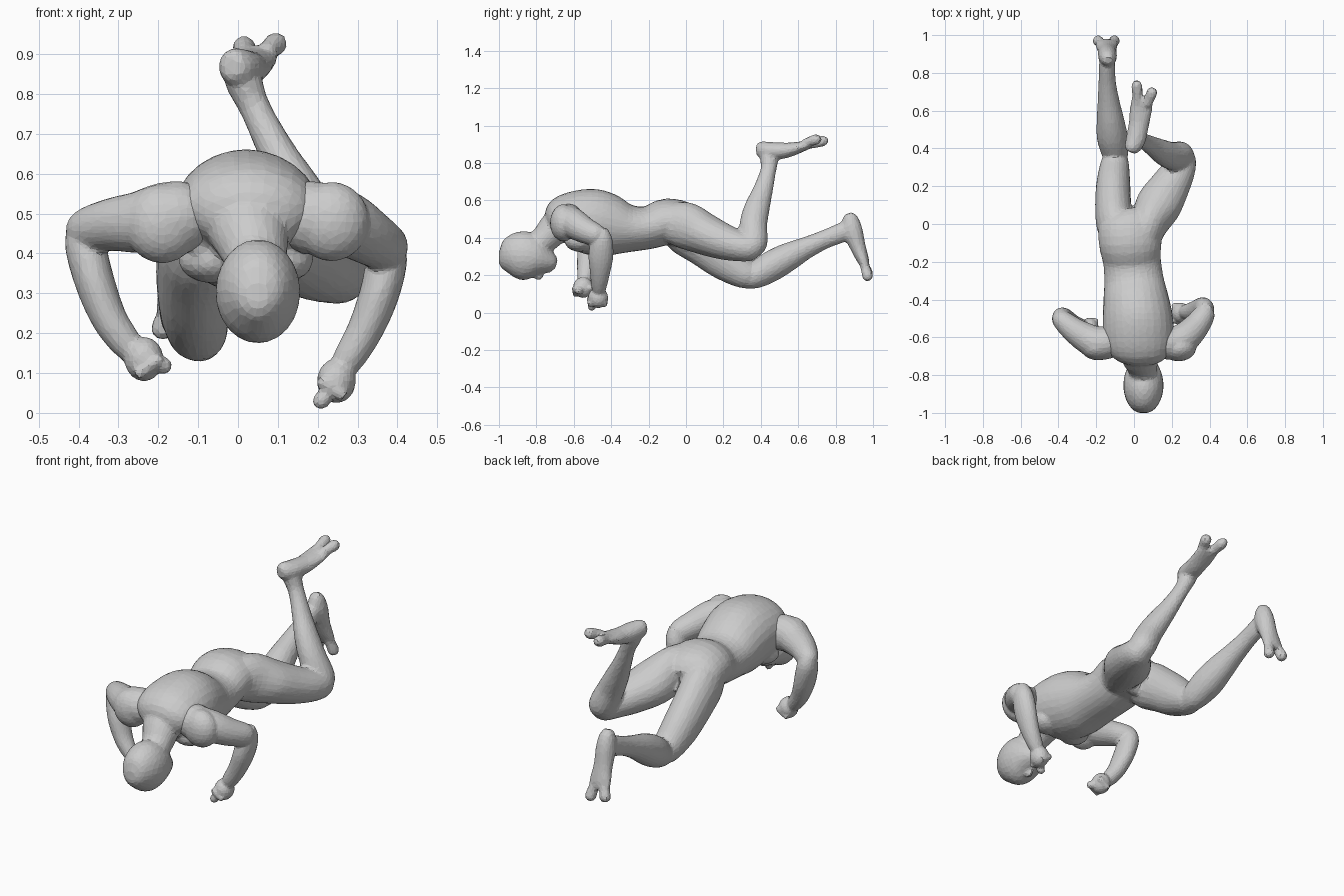
import bpy, bmesh, math
from mathutils import Vector, Matrix

X, Y, Z = Vector((1, 0, 0)), Vector((0, 1, 0)), Vector((0, 0, 1))


def catmull(p, q, r, s, t):
    return [0.5 * (2 * b + (c - a) * t + (2 * a - 5 * b + 4 * c - d) * t * t
                   + (3 * b - a - 3 * c + d) * t ** 3) for a, b, c, d in zip(p, q, r, s)]


def loft(bm, sections, ref=X, sides=20, steps=4):
    """Closed tube through (x, y, z, half width along ref, half depth)."""
    n = len(sections)
    pts = []
    for i in range(n - 1):
        quad = [sections[max(0, min(n - 1, k))] for k in (i - 1, i, i + 1, i + 2)]
        pts += [catmull(*quad, j / steps) for j in range(steps)]
    pts.append(list(sections[-1]))
    rings = []
    for i, p in enumerate(pts):
        t = (Vector(pts[min(i + 1, len(pts) - 1)][:3]) - Vector(pts[max(i - 1, 0)][:3])).normalized()
        u = (ref - t * ref.dot(t)).normalized()
        v = t.cross(u)
        ring = []
        for k in range(sides):
            a = math.tau * k / sides
            ring.append(bm.verts.new(Vector(p[:3]) + u * p[3] * math.cos(a) + v * p[4] * math.sin(a)))
        rings.append(ring)
    for r0, r1 in zip(rings, rings[1:]):
        for k in range(sides):
            j = (k + 1) % sides
            bm.faces.new((r0[k], r0[j], r1[j], r1[k]))
    bm.faces.new(rings[0][::-1])
    bm.faces.new(rings[-1])


def blob(bm, c, r):
    bmesh.ops.create_icosphere(bm, subdivisions=3, radius=1,
                               matrix=Matrix.Translation(c) @ Matrix.Diagonal((*r, 1)))


def digit(bm, a, b, r, ref=X):
    a, b = Vector(a), Vector(b)
    loft(bm, [(*a.lerp(b, f), r * s, r * s) for f, s in
              ((0, .8), (.4, .9), (.75, 1), (.92, .75), (1, .35))], ref, 12, 2)


def finish(bm, name, voxel, ratio, smooth=3):
    bmesh.ops.recalc_face_normals(bm, faces=bm.faces)
    me = bpy.data.meshes.new(name)
    bm.to_mesh(me)
    bm.free()
    ob = bpy.data.objects.new(name, me)
    bpy.context.collection.objects.link(ob)
    m = ob.modifiers.new("fuse", 'REMESH')
    m.mode, m.voxel_size = 'VOXEL', voxel
    m = ob.modifiers.new("soften", 'SMOOTH')
    m.factor, m.iterations = 0.5, smooth
    m = ob.modifiers.new("facets", 'DECIMATE')
    m.ratio = ratio
    return ob


# ---- body: torso, neck, head and both legs fused ----
bm = bmesh.new()
# torso
loft(bm, [(.03, -.715, .46, .11, .06), (.03, -.67, .49, .17, .125), (.025, -.60, .495, .187, .157),
          (.02, -.50, .485, .186, .177), (.01, -.40, .465, .174, .165), (0, -.30, .45, .158, .127),
          (-.01, -.20, .455, .153, .115), (-.02, -.10, .485, .166, .125),
          (-.02, 0, .47, .165, .115), (-.03, .06, .45, .10, .07)], sides=28)
# chest muscles and seat
for x in (-.065, .105):
    blob(bm, (x, -.57, .385), (.085, .08, .06))
blob(bm, (-.015, 0, .44), (.10, .06, .10))
# neck
loft(bm, [(.02, -.62, .50, .12, .12), (.03, -.70, .45, .10, .092),
          (.045, -.76, .39, .08, .075), (.05, -.83, .34, .07, .07)])
# head, crown to chin
loft(bm, [(.05, -1.0, .30, .025, .03), (.05, -.98, .30, .06, .072), (.05, -.93, .305, .092, .114),
          (.05, -.87, .305, .106, .131), (.05, -.81, .295, .102, .118), (.05, -.76, .28, .084, .08),
          (.05, -.71, .265, .054, .044), (.05, -.692, .26, .03, .024)], sides=24)
# nose and mouth
blob(bm, (.05, -.79, .194), (.016, .028, .02))
blob(bm, (.05, -.735, .225), (.028, .015, .015))

# raised leg
loft(bm, [(.05, -.08, .48, .09, .11), (.08, 0, .465, .10, .125), (.13, .10, .42, .122, .112),
          (.19, .20, .38, .107, .097), (.24, .29, .355, .087, .082),
          (.262, .36, .345, .068, .068), (.27, .395, .34, .04, .04)])
loft(bm, [(.27, .345, .32, .05, .045), (.25, .36, .37, .07, .075), (.20, .36, .47, .067, .074),
          (.15, .38, .56, .059, .068), (.10, .41, .65, .047, .054), (.045, .44, .76, .039, .042),
          (.015, .445, .83, .047, .05), (.005, .445, .88, .045, .045)])
# raised foot
loft(bm, [(-.018, .38, .87, .024, .03), (-.01, .40, .87, .042, .045), (.01, .45, .865, .053, .048),
          (.026, .53, .867, .054, .042), (.037, .61, .885, .06, .03), (.045, .665, .903, .057, .022)])
digit(bm, (.022, .63, .893), (.013, .76, .925), .03)
digit(bm, (.07, .63, .903), (.104, .72, .935), .03)

# lowered leg
loft(bm, [(-.08, -.08, .47, .09, .10), (-.10, 0, .43, .10, .125), (-.11, .10, .36, .096, .117),
          (-.11, .20, .283, .091, .107), (-.105, .28, .226, .082, .088),
          (-.10, .34, .195, .07, .071), (-.10, .385, .18, .04, .04)])
loft(bm, [(-.10, .31, .17, .05, .045), (-.10, .37, .197, .07, .07), (-.115, .46, .25, .082, .082),
          (-.125, .55, .30, .073, .075), (-.135, .65, .35, .058, .058), (-.142, .75, .395, .046, .05),
          (-.143, .83, .427, .043, .053), (-.143, .88, .45, .04, .045)])
# lowered foot
loft(bm, [(-.14, .867, .53, .024, .022), (-.14, .877, .50, .04, .044), (-.14, .89, .44, .05, .054),
          (-.143, .92, .35, .05, .042), (-.145, .947, .28, .06, .032), (-.145, .96, .24, .06, .022)])
digit(bm, (-.118, .95, .27), (-.098, .978, .17), .03)
digit(bm, (-.172, .95, .27), (-.197, .978, .187), .03)
finish(bm, "body", .0105, .16)


# ---- arms: shoulder, forearm and fist fused ----
def arm(name, shoulder, upper, fore, fist, thumb, side):
    bm = bmesh.new()
    blob(bm, shoulder, (.095, .072, .10))
    loft(bm, upper, Y)
    loft(bm, fore, Y)
    c = Vector(fist)
    blob(bm, c, (.049, .054, .056))
    # curled fingers
    for i in range(4):
        p = c + Vector((side * .025, -.042 + i * .026, -.022))
        digit(bm, p + Vector((-side * .045, 0, -.018)), p + Vector((side * .02, 0, .028)), .018, Y)
    digit(bm, c + Vector((0, -.03, 0)), thumb, .022, Y)
    finish(bm, name, .008, .18, 2)


arm("left_arm", (-.19, -.65, .475),
    [(-.08, -.61, .49, .06, .06), (-.13, -.625, .49, .085, .09), (-.19, -.63, .487, .088, .09),
     (-.25, -.605, .478, .08, .078), (-.32, -.56, .472, .067, .066),
     (-.385, -.505, .455, .052, .055), (-.41, -.485, .44, .03, .03)],
    [(-.385, -.50, .49, .03, .03), (-.385, -.50, .43, .058, .05), (-.36, -.515, .33, .066, .05),
     (-.325, -.53, .24, .053, .045), (-.285, -.54, .18, .041, .04), (-.25, -.545, .14, .03, .03)],
    (-.236, -.55, .135), (-.168, -.57, .112), 1)
arm("right_arm", (.235, -.655, .48),
    [(.11, -.61, .49, .06, .06), (.16, -.625, .49, .085, .09), (.215, -.63, .487, .088, .09),
     (.27, -.60, .475, .082, .082), (.33, -.54, .44, .07, .07),
     (.378, -.47, .41, .055, .057), (.395, -.445, .40, .03, .03)],
    [(.38, -.45, .45, .03, .03), (.375, -.45, .39, .058, .05), (.355, -.455, .30, .066, .05),
     (.32, -.46, .21, .053, .045), (.28, -.465, .14, .041, .04), (.255, -.465, .10, .03, .03)],
    (.247, -.47, .08), (.196, -.505, .014), -1)
